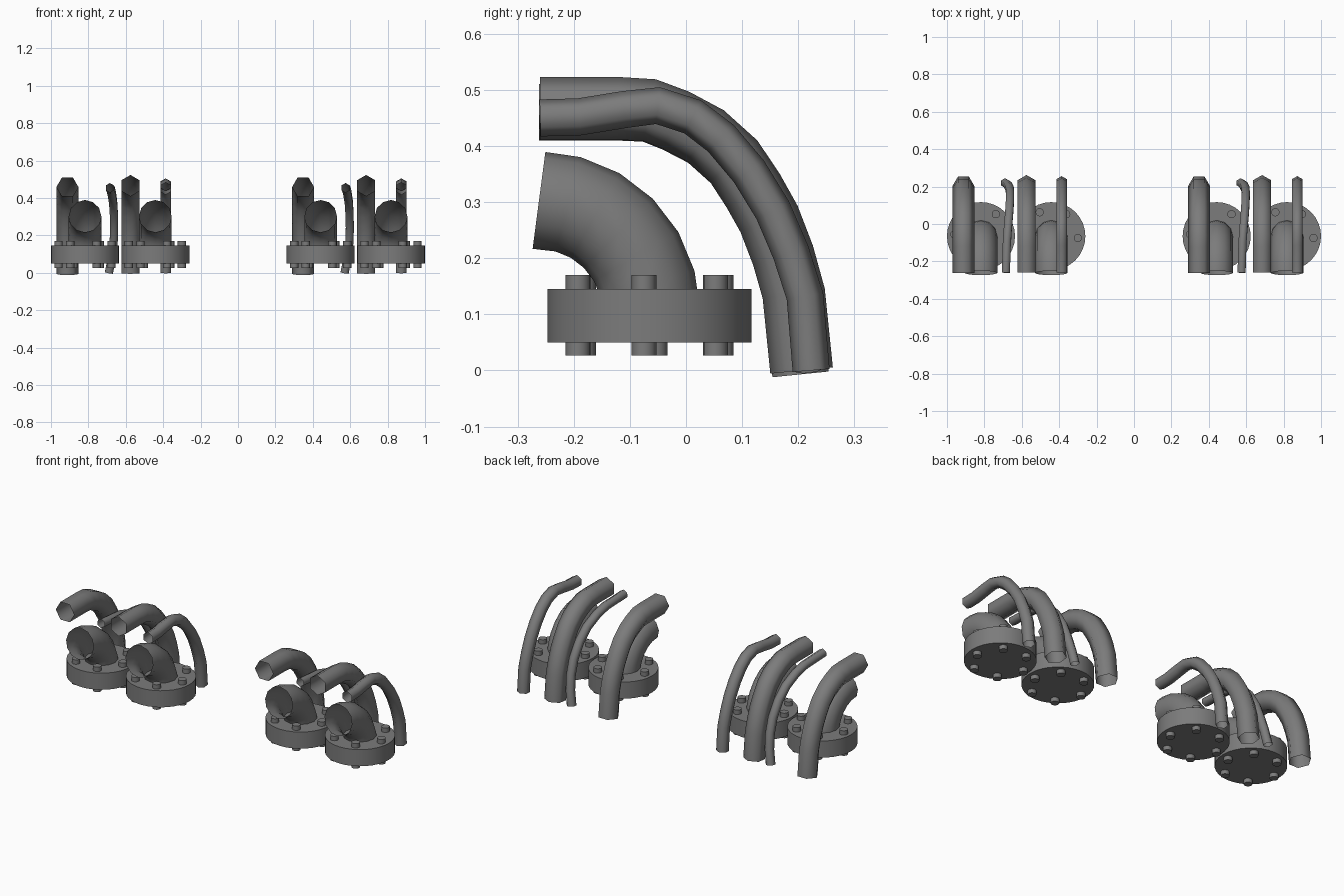
import bpy, bmesh, math
from mathutils import Vector, Matrix

cube = bpy.data.objects.get("Cube")
if cube:
    bpy.data.objects.remove(cube, do_unlink=True)

steel = bpy.data.materials.new("dark_grey_steel")
steel.use_nodes = True
GREY = (0.2, 0.2, 0.2, 1)
steel.diffuse_color = GREY
steel.node_tree.nodes["Principled BSDF"].inputs["Base Color"].default_value = GREY


def finish(name, bm):
    """Turn a bmesh into a named, coloured object."""
    mesh = bpy.data.meshes.new(name)
    bm.to_mesh(mesh)
    bm.free()
    mesh.materials.append(steel)
    obj = bpy.data.objects.new(name, mesh)
    bpy.context.collection.objects.link(obj)
    return obj


def add_cylinder(bm, x, y, z0, z1, radius, sides):
    """Upright capped cylinder with smooth sides and sharp rims."""
    made = bmesh.ops.create_cone(
        bm, cap_ends=True, segments=sides, radius1=radius, radius2=radius,
        depth=z1 - z0, matrix=Matrix.Translation((x, y, (z0 + z1) / 2)))
    for f in {f for v in made["verts"] for f in v.link_faces}:
        f.smooth = len(f.verts) == 4
        if not f.smooth:
            for e in f.edges:
                e.smooth = False


def tube(name, path, radius, sides, phase=0.0):
    """Open-ended smooth pipe swept along a path."""
    bm = bmesh.new()
    pts = [Vector(p) for p in path]
    last = len(pts) - 1
    rings = []
    for i, p in enumerate(pts):
        along = (pts[min(i + 1, last)] - pts[max(i - 1, 0)]).normalized()
        up = Vector((1, 0, 0)).cross(along).normalized()
        side = along.cross(up)
        ring = []
        for k in range(sides):
            a = math.tau * (k + phase) / sides
            ring.append(bm.verts.new(p + radius * (math.cos(a) * up + math.sin(a) * side)))
        rings.append(ring)
    for r0, r1 in zip(rings, rings[1:]):
        for k in range(sides):
            n = (k + 1) % sides
            bm.faces.new((r0[k], r0[n], r1[n], r1[k])).smooth = True
    bmesh.ops.recalc_face_normals(bm, faces=bm.faces)
    return finish(name, bm)


# Centre lines (y, z) of the hoses, from the front end down to the floor
WIDE = [(-.26, .467), (-.12, .467), (-.065, .464), (-.018, .446), (.035, .418),
        (.085, .373), (.12, .32), (.148, .27), (.173, .205), (.192, .137), (.206, 0)]
SLIM = [(-.26, .45), (-.19, .452), (-.11, .465), (-.05, .472), (.012, .452),
        (.062, .414), (.112, .355), (.155, .285), (.187, .21), (.212, .132), (.223, 0)]
KINKED = [(-.685, -.26, .455), (-.68, -.1, .445), (-.675, -.03, .425),
          (-.668, .05, .38), (-.664, .11, .32), (-.662, .16, .24),
          (-.665, .19, .16), (-.675, .21, .08), (-.69, .22, 0)]

FLANGE_Y = -.065
BOLT_RING = .142


def flange_with_elbow(x, tag):
    # Round flange plate
    bm = bmesh.new()
    add_cylinder(bm, x, FLANGE_Y, .05, .145, .182, 32)
    finish("flange_" + tag, bm)
    # Ring of six bolts passing through the plate
    bm = bmesh.new()
    for i in range(6):
        a = math.radians(60 * i - 4)
        add_cylinder(bm, x + BOLT_RING * math.cos(a),
                     FLANGE_Y + BOLT_RING * math.sin(a), .027, .17, .022, 16)
    finish("flange_bolts_" + tag, bm)
    # Quarter-turn pipe opening to the front
    arc = [math.radians(15 * i) for i in range(7)]
    tube("elbow_pipe_" + tag,
         [(x, -.262 + .2 * math.sin(a), .103 + .2 * math.cos(a)) for a in arc], .087, 12)


# Two identical clusters side by side
for tag, dx in (("right", 0), ("left", 1.26)):
    flange_with_elbow(dx - .818, tag + "_outer" if dx == 0 else tag + "_inner")
    flange_with_elbow(dx - .442, tag + "_inner" if dx == 0 else tag + "_outer")
    tube("wide_hose_a_" + tag, [(dx - .912, y - .002, z - .007) for y, z in WIDE], .058, 6, .5)
    tube("wide_hose_b_" + tag, [(dx - .575, y, z) for y, z in WIDE], .056, 6)
    tube("thin_kinked_hose_" + tag, [(dx + x, y, z) for x, y, z in KINKED], .025, 6)
    tube("slim_hose_" + tag, [(dx - .387, y, z) for y, z in SLIM], .033, 6)
